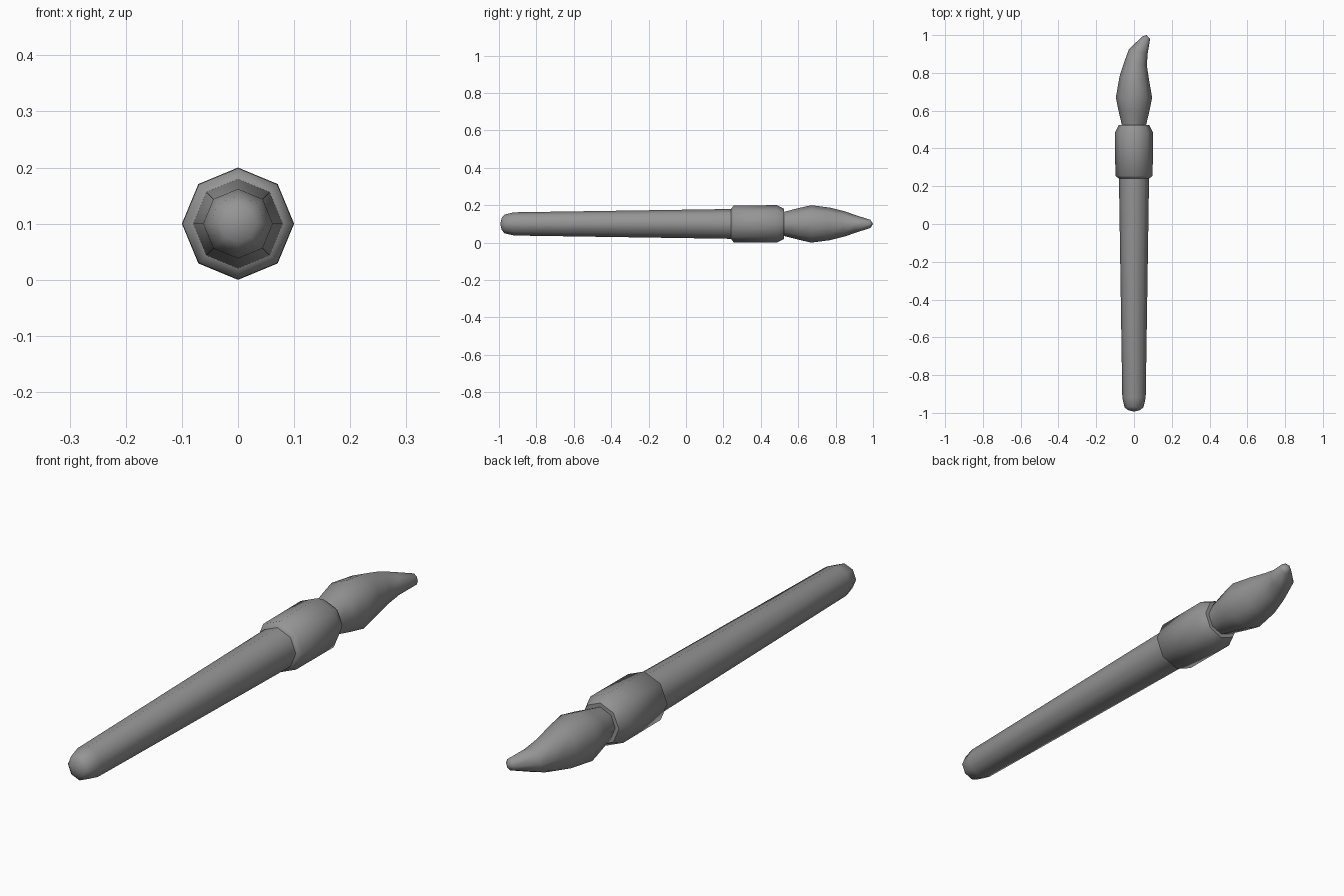
import bpy, bmesh
from math import cos, sin, pi, radians
from mathutils import Vector

cube = bpy.data.objects.get("Cube")
if cube:
    bpy.data.objects.remove(cube, do_unlink=True)

SIDES = 8
AXIS_Z = 0.1

grey = bpy.data.materials.new("plain grey")
grey.use_nodes = True
COLOUR = (0.3, 0.3, 0.3, 1)
grey.diffuse_color = COLOUR
grey.node_tree.nodes["Principled BSDF"].inputs["Base Color"].default_value = COLOUR


def loft(name, rings, start, end):
    """Skin octagonal rings given as (left xy, right xy, half height), closed by poles."""
    bm = bmesh.new()
    loops = []
    for left, right, half in rings:
        a, b = Vector((*left, AXIS_Z)), Vector((*right, AXIS_Z))
        mid, arm = (a + b) / 2, (b - a) / 2
        loops.append([bm.verts.new(mid + arm * cos(t) + Vector((0, 0, half * sin(t))))
                      for t in (2 * pi * i / SIDES for i in range(SIDES))])
    for lo, hi in zip(loops, loops[1:]):
        for i in range(SIDES):
            j = (i + 1) % SIDES
            bm.faces.new((lo[i], lo[j], hi[j], hi[i]))
    for loop, tip in ((loops[0], start), (loops[-1], end)):
        pole = bm.verts.new((*tip, AXIS_Z))
        for i in range(SIDES):
            bm.faces.new((loop[i], loop[(i + 1) % SIDES], pole))
    bmesh.ops.recalc_face_normals(bm, faces=bm.faces)
    mesh = bpy.data.meshes.new(name)
    bm.to_mesh(mesh)
    bm.free()
    mesh.materials.append(grey)
    obj = bpy.data.objects.new(name, mesh)
    bpy.context.collection.objects.link(obj)
    bpy.ops.object.select_all(action='DESELECT')
    obj.select_set(True)
    bpy.context.view_layer.objects.active = obj
    bpy.ops.object.shade_smooth_by_angle(angle=radians(60))


def lathe(name, profile):
    """Straight round part along y from (y, radius) pairs."""
    rings = [((-r, y), (r, y), r) for y, r in profile]
    loft(name, rings, (0, profile[0][0] - 0.008), (0, profile[-1][0]))


# Tapered handle with a domed butt
lathe("handle", [(-0.985, 0.033), (-0.97, 0.05), (-0.92, 0.062), (0.26, 0.08)])

# Collar with chamfered ends
lathe("ferrule", [(0.24, 0.079), (0.255, 0.099), (0.485, 0.1), (0.525, 0.08)])

# Bristle tuft swelling and then bending to +x at the tip
loft("bristles", [
    ((-0.062, 0.515), (0.062, 0.515), 0.062),
    ((-0.082, 0.60), (0.082, 0.60), 0.084),
    ((-0.096, 0.67), (0.096, 0.67), 0.1),
    ((-0.077, 0.78), (0.08, 0.76), 0.087),
    ((-0.051, 0.86), (0.068, 0.84), 0.067),
    ((-0.027, 0.925), (0.072, 0.90), 0.045),
    ((0.043, 0.992), (0.085, 0.98), 0.022),
], (0, 0.515), (0.067, 1.0))
